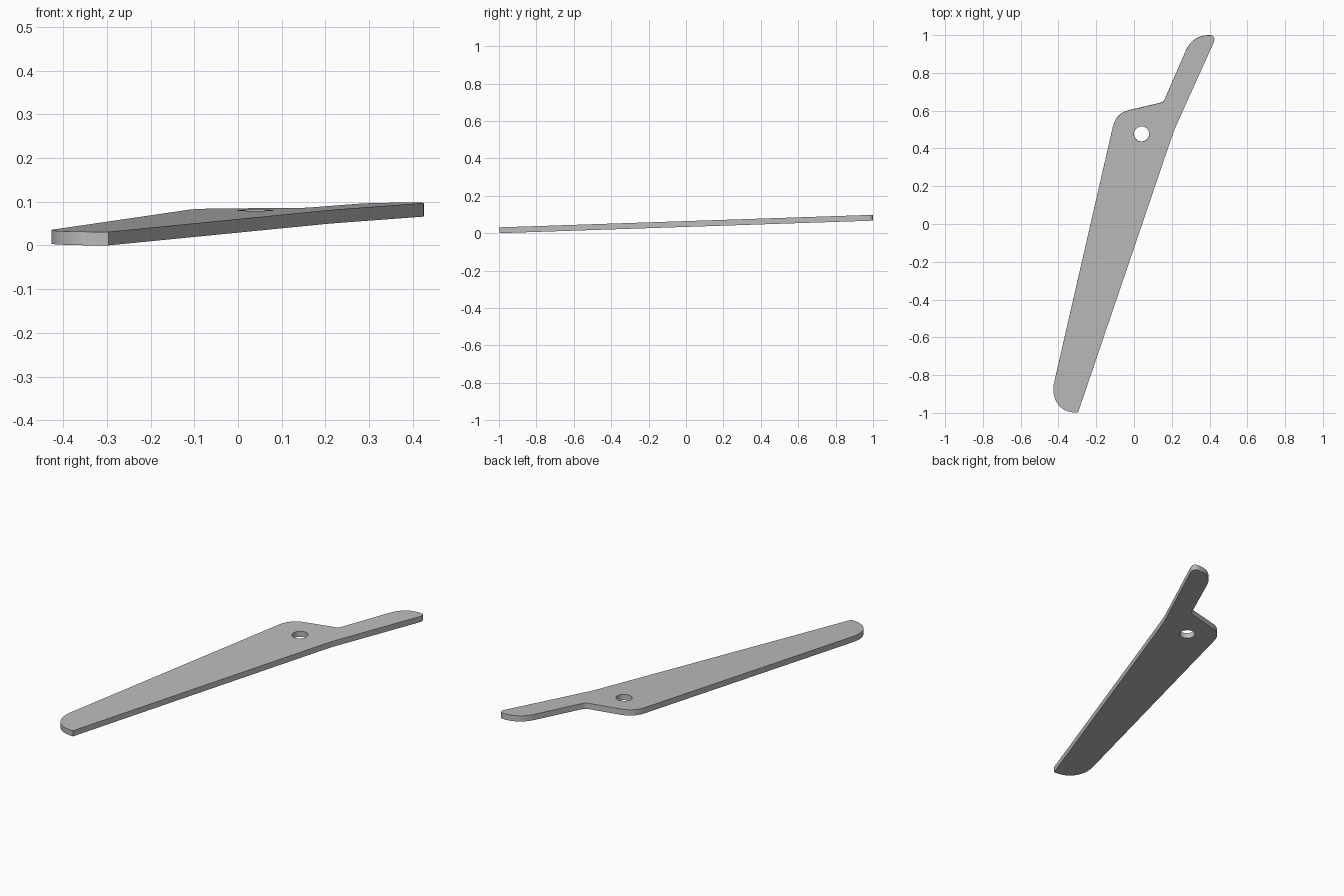
import bpy
import math
from mathutils import Vector

cube = bpy.data.objects.get("Cube")
if cube:
    bpy.data.objects.remove(cube, do_unlink=True)

THICK = 0.031
TILT = math.atan(0.0335)


def bend(a, control, b, steps=10):
    """Rounded corner from a to b, pulled towards the control point."""
    a, c, b = Vector(a), Vector(control), Vector(b)
    return [a * (1 - t) ** 2 + c * 2 * t * (1 - t) + b * t * t
            for t in (i / steps for i in range(steps + 1))]


# Blade outline, clockwise from the sharp near corner
outline = [Vector((-0.296, -0.999))]
outline += bend((-0.296, -0.999), (-0.372, -1.0), (-0.405, -0.951))[1:]
outline += bend((-0.405, -0.951), (-0.435, -0.905), (-0.424, -0.845))[1:]
outline += bend((-0.112, 0.515), (-0.095, 0.585), (-0.03, 0.602))
outline += bend((0.14, 0.642), (0.156, 0.646), (0.162, 0.66), 4)
outline += bend((0.275, 0.92), (0.31, 0.997), (0.395, 1.0))
outline += bend((0.395, 1.0), (0.432, 1.002), (0.424, 0.966), 6)[1:]
outline += bend((0.225, 0.525), (0.21, 0.49), (0.198, 0.455), 4)
outline += [Vector((-0.273, -0.93))]

# Round pivot hole
hole = [Vector((0.04 + 0.04 * math.cos(a), 0.477 + 0.04 * math.sin(a)))
        for a in (math.tau * i / 40 for i in range(40))]

# Filled, extruded profile
curve = bpy.data.curves.new("blade_plate", 'CURVE')
curve.dimensions = '2D'
curve.fill_mode = 'BOTH'
curve.extrude = THICK / 2
for loop in (outline, hole):
    spline = curve.splines.new('POLY')
    spline.points.add(len(loop) - 1)
    for point, co in zip(spline.points, loop):
        point.co = (co.x, co.y, 0, 1)
    spline.use_cyclic_u = True

blade = bpy.data.objects.new("blade_plate", curve)
bpy.context.collection.objects.link(blade)
blade.rotation_euler.x = TILT
blade.location.z = math.sin(TILT) + THICK / 2

# Plain grey metal
grey = bpy.data.materials.new("grey_metal")
grey.use_nodes = True
colour = (0.5, 0.5, 0.5, 1)
grey.diffuse_color = colour
grey.node_tree.nodes["Principled BSDF"].inputs["Base Color"].default_value = colour
curve.materials.append(grey)

# Turn into a mesh with crisp rims and smooth rounded walls
bpy.ops.object.select_all(action='DESELECT')
blade.select_set(True)
bpy.context.view_layer.objects.active = blade
bpy.ops.object.convert(target='MESH')
bpy.ops.object.mode_set(mode='EDIT')
bpy.ops.mesh.select_all(action='SELECT')
bpy.ops.mesh.remove_doubles(threshold=0.0001)
bpy.ops.mesh.normals_make_consistent(inside=False)
bpy.ops.object.mode_set(mode='OBJECT')
bpy.ops.object.shade_smooth_by_angle(angle=math.radians(30))
